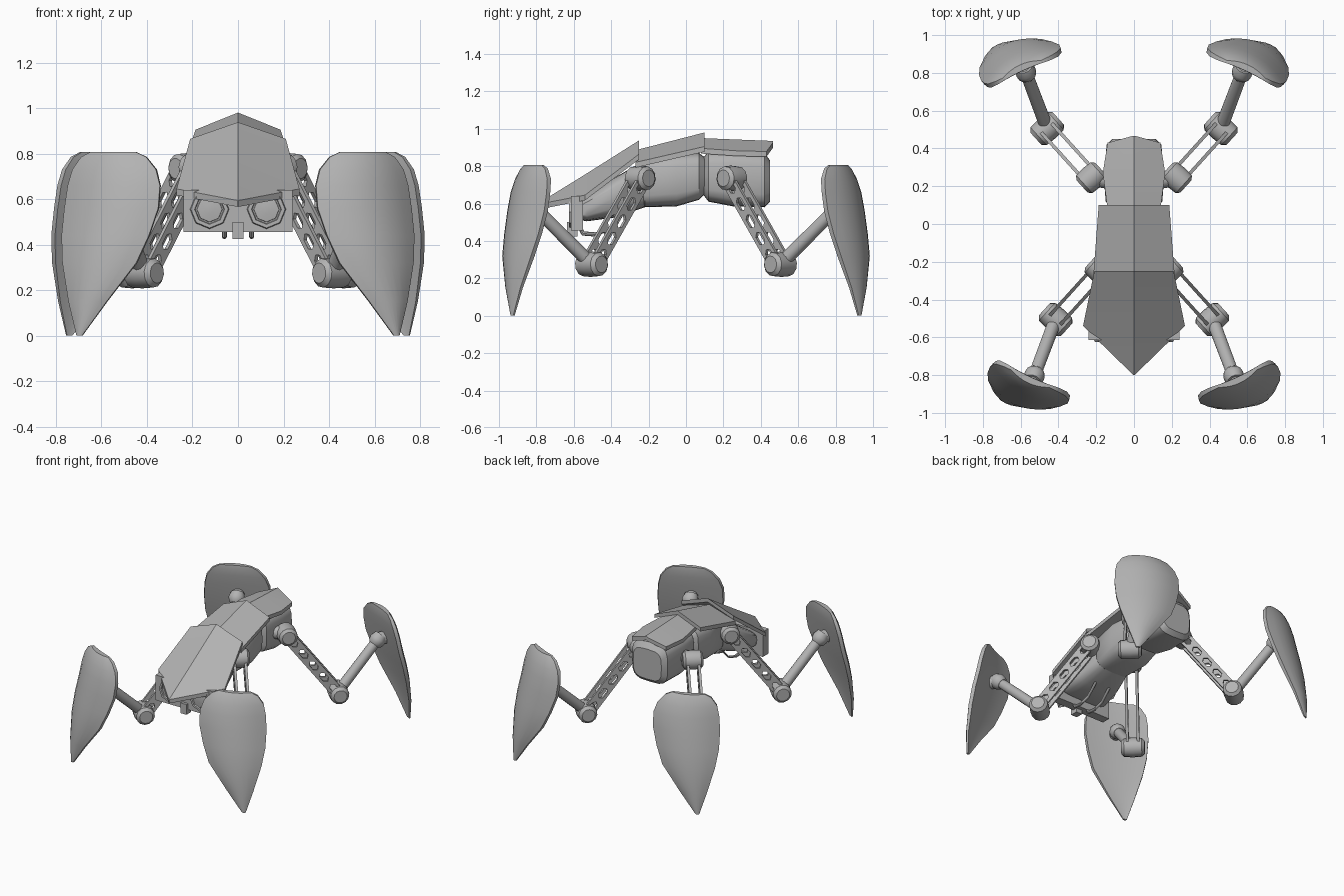
import bpy, bmesh, math
from mathutils import Vector as V

if "Cube" in bpy.data.objects:
    bpy.data.objects.remove(bpy.data.objects["Cube"])

grey = bpy.data.materials.new("matte grey")
grey.diffuse_color = (0.45, 0.45, 0.45, 1)
grey.use_nodes = True
grey.node_tree.nodes["Principled BSDF"].inputs["Base Color"].default_value = grey.diffuse_color


def add(name, bm, xf=None, angle=35):
    """Turn a bmesh into a named object, optionally moving its points by xf."""
    if xf:
        for v in bm.verts:
            v.co = xf(v.co)
    bmesh.ops.remove_doubles(bm, verts=bm.verts, dist=0.0004)
    bmesh.ops.recalc_face_normals(bm, faces=bm.faces)
    me = bpy.data.meshes.new(name)
    bm.to_mesh(me)
    bm.free()
    me.materials.append(grey)
    me.shade_smooth()
    me.set_sharp_from_angle(angle=math.radians(angle))
    ob = bpy.data.objects.new(name, me)
    bpy.context.scene.collection.objects.link(ob)
    return ob


def loft(name, loops, xf=None, angle=35):
    """Skin closed loops of equal length and cap both ends."""
    bm = bmesh.new()
    rows = [[bm.verts.new(p) for p in lp] for lp in loops]
    n = len(rows[0])
    for a, b in zip(rows, rows[1:]):
        for i in range(n):
            j = (i + 1) % n
            bm.faces.new((a[i], a[j], b[j], b[i]))
    bm.faces.new(rows[0])
    bm.faces.new(rows[-1])
    return add(name, bm, xf, angle)


def rod(name, a, b, profile, xf=None, sides=12):
    """Round part between a and b; profile = (fraction along, radius)."""
    a, b = V(a), V(b)
    d = b - a
    u = d.orthogonal().normalized()
    w = d.normalized().cross(u)
    loops = [[a + d * f + (u * math.cos(t) + w * math.sin(t)) * r
              for t in (2 * math.pi * k / sides for k in range(sides))] for f, r in profile]
    return loft(name, loops, xf)


def box(name, x0, x1, y0, y1, z0, z1):
    return loft(name, [[(x0, y, z0), (x1, y, z0), (x1, y, z1), (x0, y, z1)] for y in (y0, y1)])


def armour(name, rows, th=0.028):
    """Ridged plate; rows = (y, half width, ridge z, edge z)."""
    loft(name, [[(-w, y, e), (0, y, r), (w, y, e), (w, y, e - th), (0, y, r - th), (-w, y, e - th)]
                for y, w, r, e in rows], angle=20)


def body(name, rows):
    """Rounded box body; rows = (y, half width, bottom z, top z)."""
    def sup(c):
        return math.copysign(abs(c) ** 0.55, c)
    ang = [2 * math.pi * k / 20 for k in range(20)]
    loft(name, [[(w * sup(math.cos(t)), y, (lo + hi) / 2 + (hi - lo) / 2 * sup(math.sin(t)))
                 for t in ang] for y, w, lo, hi in rows])


# armour over the back
armour("front_armour", [(-0.80, 0.003, 0.595, 0.594), (-0.54, 0.27, 0.755, 0.645), (-0.25, 0.21, 0.938, 0.865)])
armour("middle_armour", [(-0.27, 0.215, 0.885, 0.82), (0.10, 0.187, 0.98, 0.905)])
armour("rear_armour", [(0.08, 0.14, 0.95, 0.895), (0.27, 0.165, 0.942, 0.882),
                       (0.43, 0.14, 0.936, 0.878), (0.465, 0.012, 0.934, 0.926)])

# body segments
body("head_body", [(-0.555, 0.19, 0.51, 0.62), (-0.53, 0.20, 0.505, 0.64), (-0.38, 0.18, 0.525, 0.74), (-0.22, 0.14, 0.58, 0.83)])
body("middle_body", [(-0.26, 0.12, 0.61, 0.80), (-0.22, 0.15, 0.58, 0.84), (-0.05, 0.165, 0.585, 0.87),
                     (0.07, 0.15, 0.62, 0.87), (0.11, 0.11, 0.66, 0.84)])
body("rear_body", [(0.09, 0.11, 0.65, 0.84), (0.12, 0.15, 0.61, 0.88), (0.25, 0.16, 0.585, 0.885),
                   (0.42, 0.145, 0.58, 0.87), (0.45, 0.115, 0.61, 0.83)])

# face block, eyes, mouth piece and chin pipes
box("face_block", -0.24, 0.24, -0.615, -0.55, 0.455, 0.64)
for s in (-1, 1):
    rod("eye_rim", (s * 0.125, -0.61, 0.555), (s * 0.125, -0.625, 0.555), [(0, 0.088), (1, 0.082), (1, 0.066), (0.2, 0.062)], sides=8)
    rod("eye_lens", (s * 0.125, -0.60, 0.555), (s * 0.125, -0.622, 0.555), [(0, 0.066), (0.8, 0.055), (1, 0.02)], sides=8)
    path = [(-0.57, 0.475), (-0.55, 0.44), (-0.49, 0.435), (-0.41, 0.46), (-0.34, 0.53)]
    loft("chin_pipe", [[(s * 0.06 + 0.011 * math.cos(t), y + 0.006 * math.sin(t), z + 0.011 * math.sin(t))
                        for t in (k * math.pi / 4 for k in range(8))] for y, z in path])
box("mouth_piece", -0.025, 0.025, -0.635, -0.58, 0.425, 0.50)

# leg layout, worked out for the rear right leg
HIP, KNEE, ANKLE = V((0.225, 0.245, 0.735)), V((0.46, 0.505, 0.275)), V((0.575, 0.81, 0.58))
LINK = (KNEE - HIP).normalized()
AXIS = V((LINK.y, -LINK.x, 0)).normalized()
SIDE = LINK.cross(AXIS)
OUT, ACROSS = V((0.42, 0.907, 0)), V((0.907, -0.42, 0))


def link_plate(name, off, xf, th=0.018, w=0.042, cells=5):
    """Flat bar with a row of long holes."""
    bm = bmesh.new()
    step = (KNEE - HIP).length / cells

    def pt(s, c):
        return bm.verts.new(HIP + LINK * s + SIDE * c + AXIS * off)
    for i in range(cells):
        m, h = (i + 0.5) * step, step / 2
        outer = [(-1, -1), (0, -1), (1, -1), (1, 0), (1, 1), (0, 1), (-1, 1), (-1, 0)]
        hole = [(-.42, -.5), (0, -.5), (.42, -.5), (.72, 0), (.42, .5), (0, .5), (-.42, .5), (-.72, 0)]
        o = [pt(m + a * h, b * w) for a, b in outer]
        n = [pt(m + a * h, b * w) for a, b in hole]
        for k in range(8):
            j = (k + 1) % 8
            bm.faces.new((o[k], o[j], n[j], n[k]))
    bmesh.ops.remove_doubles(bm, verts=bm.verts, dist=0.0004)
    res = bmesh.ops.extrude_face_region(bm, geom=bm.faces[:], use_keep_orig=True)
    for v in [g for g in res["geom"] if isinstance(g, bmesh.types.BMVert)]:
        v.co += AXIS * th
    add(name, bm, xf)


def shield(name, xf):
    """Curved shield foot; rows = (z, left, right, rim offset, bulge)."""
    rows = [(0.807, -0.10, 0.12, -0.035, 0.025), (0.785, -0.15, 0.165, -0.035, 0.04),
            (0.73, -0.20, 0.205, -0.03, 0.06), (0.66, -0.225, 0.222, -0.018, 0.07),
            (0.56, -0.225, 0.23, 0.0, 0.075), (0.44, -0.195, 0.228, 0.033, 0.068),
            (0.32, -0.15, 0.208, 0.068, 0.055), (0.15, -0.025, 0.160, 0.108, 0.03),
            (0.0, 0.085, 0.112, 0.128, 0.008)]
    c, us = V((0.60, 0.855, 0)), [k / 4 - 1 for k in range(9)]
    loops = []
    for z, l, r, rim, b in rows:
        def p(u, n):
            return c + ACROSS * ((l + r) / 2 + u * (r - l) / 2) + OUT * n + V((0, 0, z))
        th = min(0.025, 0.006 + b * 0.35)
        loops.append([p(u, rim + b * (1 - u * u)) for u in us] +
                     [p(u * 0.97, rim - th + 0.25 * b * (1 - u * u)) for u in reversed(us)])
    loft(name, loops, xf)


# four legs: the front pair is the rear pair mirrored and set slightly inward
for end, sy, dx in (("rear", 1, 0.0), ("front", -1, -0.045)):
    for hand, sx in (("right", 1), ("left", -1)):
        def xf(p):
            return V((sx * (p.x + dx), sy * p.y, p.z))
        tag = end + "_" + hand + "_"
        drum = [(0, 0.045), (0.12, 0.064), (0.5, 0.068), (0.88, 0.064), (1, 0.045)]
        rod(tag + "hip", HIP - AXIS * 0.068, HIP + AXIS * 0.068, drum, xf)
        rod(tag + "hip_mount", HIP, HIP + V((-0.14, -0.02, 0)), [(0, 0.045), (1, 0.05)], xf)
        for off in (-0.046, 0.028):
            link_plate(tag + "upper_leg_bar", off, xf)
        rod(tag + "knee", KNEE - AXIS * 0.08, KNEE + AXIS * 0.08, drum, xf)
        rod(tag + "lower_leg", KNEE, ANKLE, [(0, 0.036), (1, 0.034)], xf)
        d = (ANKLE - KNEE).normalized()
        rod(tag + "ankle", ANKLE - d * 0.05, ANKLE + d * 0.03,
            [(0, 0.036), (0.2, 0.05), (0.55, 0.056), (1, 0.045)], xf)
        rod(tag + "shield_mount", ANKLE, ANKLE + OUT * 0.06, [(0, 0.045), (1, 0.045)], xf)
        shield(tag + "shield_foot", xf)
